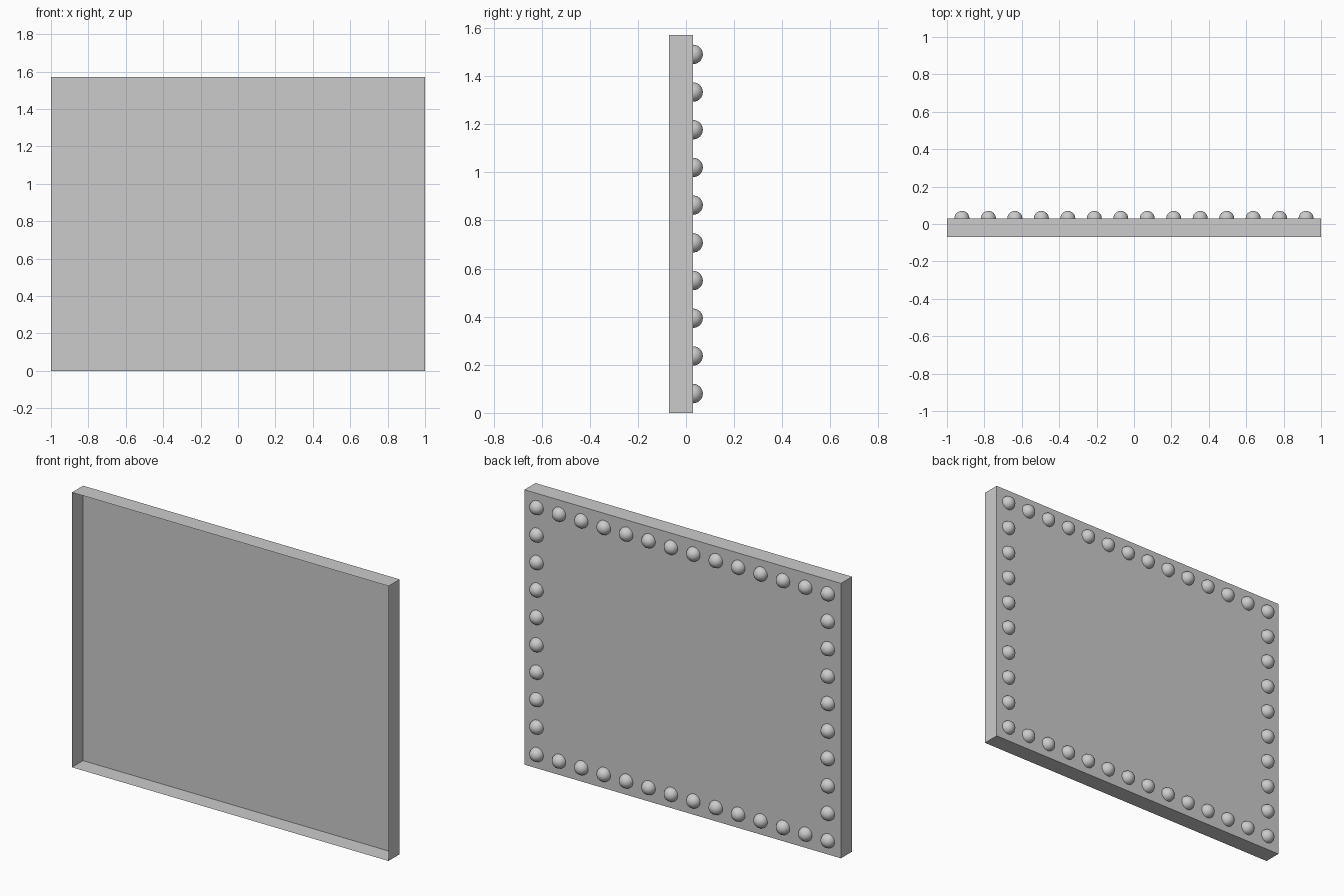
import bpy, bmesh
from mathutils import Matrix, Vector

if "Cube" in bpy.data.objects:
    bpy.data.objects.remove(bpy.data.objects["Cube"])

W, H = 2.0, 1.57
FRONT, BACK = -0.07, 0.03
R, INSET = 0.04, 0.08
NX, NZ = 14, 10


def add_object(name, bm):
    mesh = bpy.data.meshes.new(name)
    bm.to_mesh(mesh)
    bm.free()
    ob = bpy.data.objects.new(name, mesh)
    bpy.context.collection.objects.link(ob)
    return ob


# Shallow tray: thin-walled box, open towards the front
bm = bmesh.new()
bmesh.ops.create_cube(bm, size=1, matrix=Matrix.Translation((0, (FRONT + BACK) / 2, H / 2))
                      @ Matrix.Diagonal((W, BACK - FRONT, H, 1)))
bm.normal_update()
open_face = [f for f in bm.faces if f.normal.y < -0.9]
bmesh.ops.delete(bm, geom=open_face, context='FACES_ONLY')
add_object("panel", bm)

# One dome: half sphere bulging towards the back (+y)
bm = bmesh.new()
bmesh.ops.create_uvsphere(bm, u_segments=24, v_segments=16, radius=R,
                          matrix=Matrix.Rotation(-1.5707963, 4, 'X'))
bmesh.ops.bisect_plane(bm, geom=bm.verts[:] + bm.edges[:] + bm.faces[:], dist=1e-5,
                       plane_co=(0, 0, 0), plane_no=(0, 1, 0), clear_inner=True)
for f in bm.faces:
    f.smooth = True
dome = bpy.data.meshes.new("dome")
bm.to_mesh(dome)
bm.free()

# Domes around the border of the back face
xs = [-W / 2 + INSET + i * (W - 2 * INSET) / (NX - 1) for i in range(NX)]
zs = [INSET + i * (H - 2 * INSET) / (NZ - 1) for i in range(NZ)]
spots = [(x, z) for x in xs for z in (zs[0], zs[-1])]
spots += [(x, z) for x in (xs[0], xs[-1]) for z in zs[1:-1]]
for i, (x, z) in enumerate(spots):
    ob = bpy.data.objects.new(f"dome_{i + 1}", dome)
    ob.location = Vector((x, BACK, z))
    bpy.context.collection.objects.link(ob)
